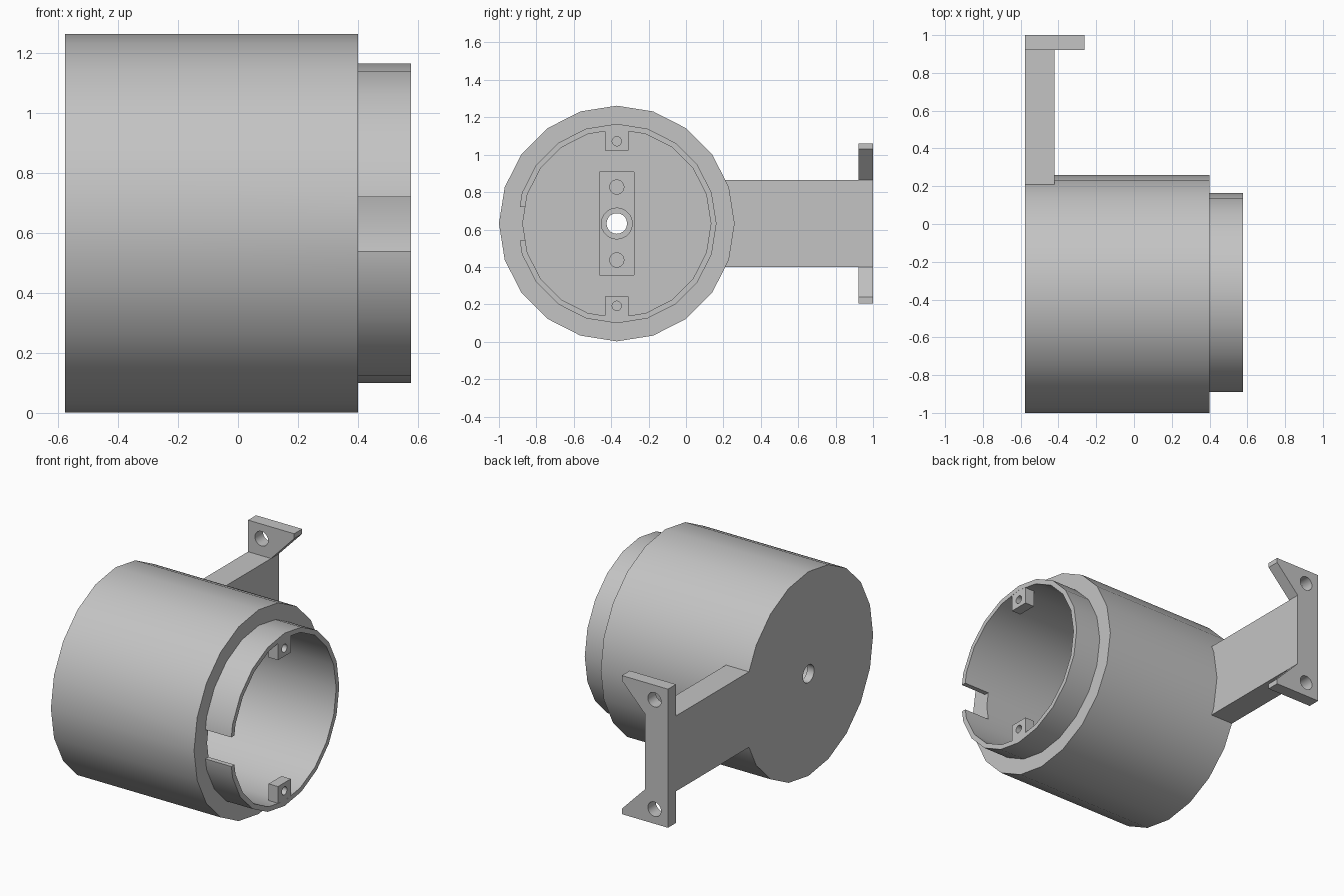
import bpy, bmesh, math
from mathutils import Vector

cube = bpy.data.objects.get("Cube")
if cube:
    bpy.data.objects.remove(cube, do_unlink=True)

SIDES = 20
CY, CZ = -0.37, 0.632           # axis of the drum, running along x
BACK, FLOOR, RIM, FRONT = -0.577, -0.42, 0.40, 0.577
ARM_Z = (0.40, 0.865)

grey = bpy.data.materials.new("light_grey")
grey.use_nodes = True
grey.diffuse_color = (0.55, 0.55, 0.55, 1)
grey.node_tree.nodes["Principled BSDF"].inputs["Base Color"].default_value = grey.diffuse_color


def finish(name, bm):
    bmesh.ops.recalc_face_normals(bm, faces=bm.faces[:])
    mesh = bpy.data.meshes.new(name)
    bm.to_mesh(mesh)
    bm.free()
    mesh.materials.append(grey)
    obj = bpy.data.objects.new(name, mesh)
    bpy.context.collection.objects.link(obj)
    return obj


def box(name, xs, ys, zs):
    bm = bmesh.new()
    bmesh.ops.create_cube(bm, size=1)
    for v in bm.verts:
        v.co = [lo + (hi - lo) * (c + 0.5) for c, (lo, hi) in zip(v.co, (xs, ys, zs))]
    return finish(name, bm)


def lathe(name, profile):
    """Revolve a closed (x, radius) profile about the drum axis."""
    bm = bmesh.new()
    rings = []
    for i in range(SIDES):
        a = 2 * math.pi * i / SIDES
        rings.append([bm.verts.new((x, CY + r * math.sin(a), CZ + r * math.cos(a)))
                      for x, r in profile])
    n = len(profile)
    for i in range(SIDES):
        p, q = rings[i], rings[(i + 1) % SIDES]
        for j in range(n):
            k = (j + 1) % n
            bm.faces.new((p[j], p[k], q[k], q[j]))
    return finish(name, bm)


def rod(name, start, end, radius):
    start, end = Vector(start), Vector(end)
    axis = end - start
    bm = bmesh.new()
    bmesh.ops.create_cone(bm, cap_ends=True, segments=SIDES, radius1=radius,
                          radius2=radius, depth=axis.length)
    bm.transform(axis.to_track_quat('Z', 'Y').to_matrix().to_4x4())
    bmesh.ops.translate(bm, vec=(start + end) / 2, verts=bm.verts[:])
    return finish(name, bm)


def activate(obj):
    bpy.ops.object.select_all(action='DESELECT')
    obj.select_set(True)
    bpy.context.view_layer.objects.active = obj


def cut(obj, *cutters):
    for c in cutters:
        c.hide_render = True
        mod = obj.modifiers.new("cut", 'BOOLEAN')
        mod.operation, mod.solver, mod.object = 'DIFFERENCE', 'EXACT', c
        activate(obj)
        bpy.ops.object.modifier_apply(modifier=mod.name)
        bpy.data.objects.remove(c, do_unlink=True)


def smooth(obj):
    activate(obj)
    bpy.ops.object.shade_smooth_by_angle(angle=math.radians(30))


# Drum: hollow cup with a stepped collar and a central through hole
drum = lathe("drum_housing", [
    (BACK, 0.055), (BACK, 0.63), (RIM, 0.63), (RIM, 0.533), (FRONT, 0.533),
    (FRONT, 0.503), (FLOOR, 0.503), (FLOOR, 0.083), (-0.53, 0.083), (-0.53, 0.055)])
cut(drum,
    box("slot_cutter", (RIM, 0.7), (-1.0, -0.75), (0.54, 0.72)),
    box("pocket_cutter", (-0.49, -0.3), (CY - 0.093, CY + 0.093), (CZ - 0.275, CZ + 0.275)),
    *[rod("pocket_hole_cutter", (-0.54, CY, CZ + s * 0.195), (-0.3, CY, CZ + s * 0.195), 0.038)
      for s in (1, -1)])
smooth(drum)

# Screw tabs inside the collar
for side, s in (("upper", 1), ("lower", -1)):
    zs = sorted((CZ + s * 0.39, CZ + s * 0.508))
    tab = box(side + "_screw_tab", (FRONT - 0.065, FRONT - 0.001), (CY - 0.0625, CY + 0.0625), zs)
    z = CZ + s * 0.44
    cut(tab, rod("tab_hole_cutter", (0.4, CY, z), (0.7, CY, z), 0.025))
    smooth(tab)

# Mounting arm
box("mounting_arm", (BACK, FLOOR), (0.16, 0.93), ARM_Z)

# Mounting foot: flat plate with tapered ears and bolt holes
outline = [(BACK, 1.06), (-0.262, 1.06), (-0.262, 1.03), (FLOOR, ARM_Z[1]),
           (FLOOR, ARM_Z[0]), (-0.262, 0.238), (-0.262, 0.205), (BACK, 0.205)]
bm = bmesh.new()
face = bm.faces.new([bm.verts.new((x, 0.922, z)) for x, z in outline])
ext = bmesh.ops.extrude_face_region(bm, geom=[face])
bmesh.ops.translate(bm, vec=(0, 0.078, 0),
                    verts=[g for g in ext["geom"] if isinstance(g, bmesh.types.BMVert)])
foot = finish("mounting_foot", bm)
cut(foot, *[rod("bolt_hole_cutter", (-0.485, 0.8, z), (-0.485, 1.1, z), 0.045)
            for z in (0.97, 0.295)])
smooth(foot)
